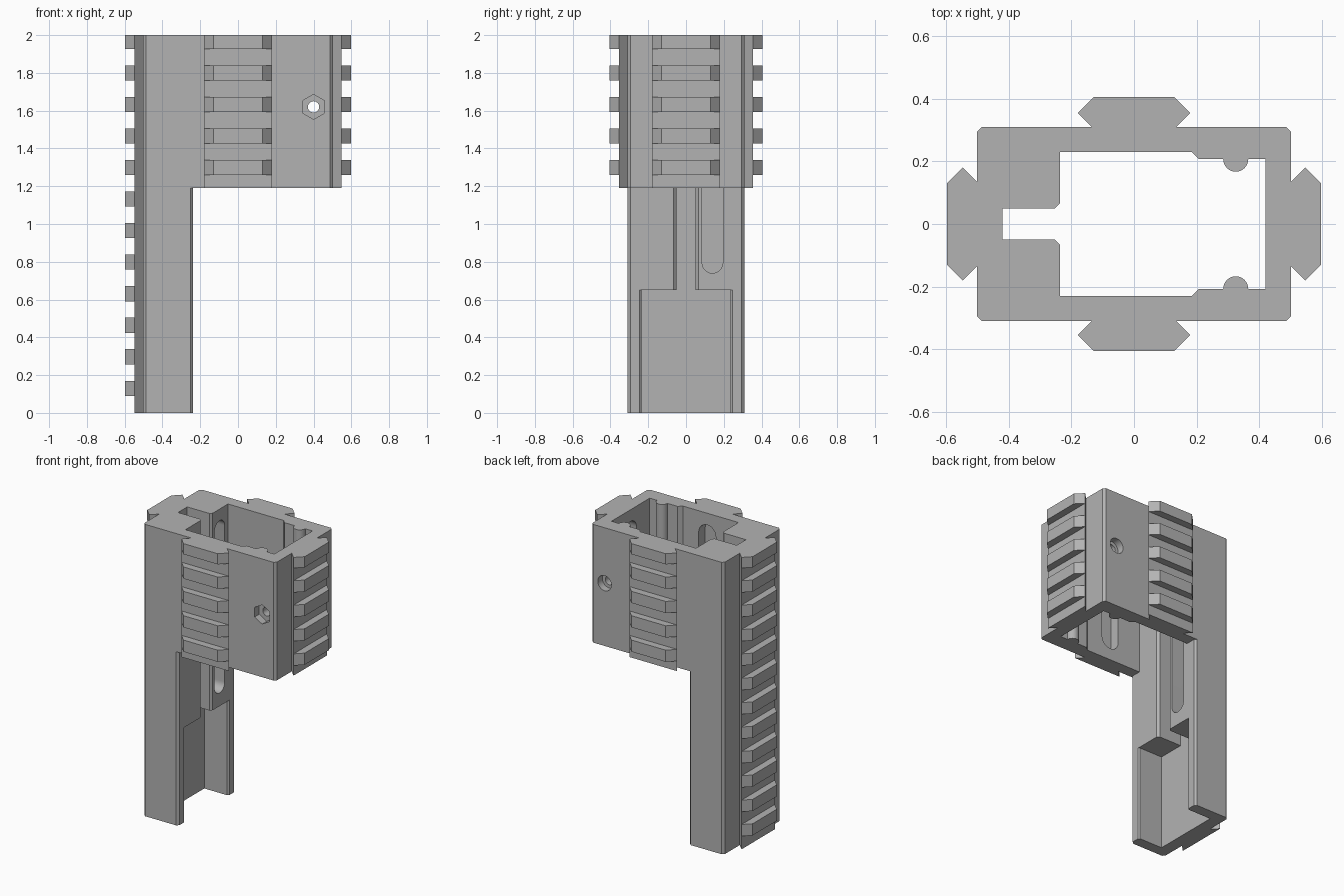
import bpy, bmesh, math
from mathutils import Matrix, Vector

old = bpy.data.objects.get("Cube")
if old:
    bpy.data.objects.remove(old, do_unlink=True)

grey = bpy.data.materials.new("matte grey")
grey.use_nodes = True
COLOUR = (0.45, 0.45, 0.45, 1)
grey.diffuse_color = COLOUR
grey.node_tree.nodes["Principled BSDF"].inputs["Base Color"].default_value = COLOUR


def prisms(name, parts, matrix=None):
    """One object made of (outline, bottom, top) prisms."""
    bm = bmesh.new()
    for outline, z0, z1 in parts:
        face = bm.faces.new([bm.verts.new((x, y, z0)) for x, y in outline])
        ext = bmesh.ops.extrude_face_region(bm, geom=[face])["geom"]
        verts = [v for v in ext if isinstance(v, bmesh.types.BMVert)]
        bmesh.ops.translate(bm, verts=verts, vec=(0, 0, z1 - z0))
    if matrix:
        bm.transform(matrix)
    bmesh.ops.recalc_face_normals(bm, faces=bm.faces)
    mesh = bpy.data.meshes.new(name)
    bm.to_mesh(mesh)
    bm.free()
    mesh.materials.append(grey)
    obj = bpy.data.objects.new(name, mesh)
    bpy.context.collection.objects.link(obj)
    return obj


def cut(target, cutter):
    """Subtract the cutter, then discard it."""
    mod = target.modifiers.new("cut", "BOOLEAN")
    mod.operation, mod.solver, mod.object = "DIFFERENCE", "EXACT", cutter
    bpy.context.view_layer.objects.active = target
    bpy.ops.object.modifier_apply(modifier=mod.name)
    bpy.data.objects.remove(cutter, do_unlink=True)


def mirrored(half):
    """Close a half outline by mirroring it across y = 0."""
    return half + [(x, -y) for x, y in reversed(half)]


def circle(r, n, start=0.0):
    return [(r * math.cos(start + math.tau * i / n), r * math.sin(start + math.tau * i / n))
            for i in range(n)]


def capsule(width, z0, z1, n=12):
    """Upright rounded slot outline in (across, height)."""
    r = width / 2
    arc = [math.pi * i / n for i in range(n + 1)]
    return ([(r * math.cos(a), z1 - r + r * math.sin(a)) for a in arc] +
            [(-r * math.cos(a), z0 + r - r * math.sin(a)) for a in arc])


def facing(angle, origin):
    """Frame whose local z points outward at the given angle and local y points up."""
    out = Vector((math.cos(angle), math.sin(angle), 0))
    side = Vector((0, 0, 1)).cross(out)
    m = Matrix((side, (0, 0, 1), out)).transposed().to_4x4()
    m.translation = origin
    return m


HX, HY, TOP, STEP, C = 0.502, 0.31, 2.0, 1.19, 0.015
SPINE, FLOOR, WALL_X, WALL_Y, LEDGE = -0.237, -0.42, 0.42, 0.23, 0.207
POCKET = 0.65

# Main body with bevelled corners
body = prisms("main_body", [(mirrored([(-HX, HY - C), (-HX + C, HY),
                                       (HX - C, HY), (HX, HY - C)]), 0, TOP)])

# Central cavity with spine groove, ledges and round ribs
rib = [(0.325 - 0.04 * math.cos(math.pi * i / 12), LEDGE - 0.04 * math.sin(math.pi * i / 12))
       for i in range(13)]
cavity = [(FLOOR, 0.05), (SPINE - C, 0.05), (SPINE, 0.05 + C), (SPINE, WALL_Y),
          (0.185, WALL_Y), (0.208, LEDGE)] + rib + [(WALL_X, LEDGE)]
cut(body, prisms("cavity_cutter", [(mirrored(cavity), -0.1, TOP + 0.1)]))

# Lower part reduced to the spine, with bevelled edges
cut(body, prisms("step_cutter", [(mirrored([(SPINE, HY - C), (SPINE - 0.1, HY + 0.1 - C),
                                            (SPINE - 0.1, 0.6), (1, 0.6)]), -0.1, STEP)]))

# Open pocket at the foot of the spine
cut(body, prisms("pocket_cutter", [(mirrored([(FLOOR, 0.235), (SPINE - 0.01, 0.235),
                                              (SPINE + 0.1, 0.345)]), -0.1, POCKET)]))

# Blind rounded slots: pocket floor, spine pair, cavity walls
slots = [(math.pi, FLOOR, 0, 0.13, 0.08, 0.57, 0.08),
         (math.pi, SPINE, 0.14, 0.11, 0.74, 1.92, 0.12),
         (math.pi, SPINE, -0.14, 0.11, 0.74, 1.92, 0.12),
         (0, WALL_X, 0, 0.13, 1.27, 1.92, 0.08),
         (math.pi / 2, 0, WALL_Y, 0.13, 1.27, 1.92, 0.08),
         (-math.pi / 2, 0, -WALL_Y, 0.13, 1.27, 1.92, 0.08)]
for angle, x, y, width, z0, z1, depth in slots:
    cut(body, prisms("slot_cutter", [(capsule(width, z0, z1), -0.05, depth)],
                     facing(angle, (x, y, 0))))

# Cross bolt hole with hexagonal and round recesses
bolt = facing(-math.pi / 2, (0.4, 0, 1.62))
for outline, y0, y1 in [(circle(0.03, 24), -0.5, 0.5),
                        (circle(0.066, 6, math.pi / 6), HY - 0.05, 0.5),
                        (circle(0.052, 24), -0.5, -HY + 0.05)]:
    cut(body, prisms("bolt_cutter", [(outline, y0, y1)], bolt))

# Dovetail accessory rails with evenly spaced teeth
base = [(-0.135, -0.01), (-0.135, 0), (-0.18, 0.045), (0.18, 0.045), (0.135, 0), (0.135, -0.01)]
tooth = [(-0.18, 0.045), (-0.13, 0.095), (0.13, 0.095), (0.18, 0.045)]
for name, turns, reach, bottom, first in [("back_rail", 0, HY, STEP, 7),
                                          ("right_rail", 1, HX, 0, 0),
                                          ("front_rail", 2, HY, STEP, 7),
                                          ("left_rail", 3, HX, STEP, 7)]:
    parts = [(base, bottom, TOP)]
    for k in range(first, 12):
        z = 0.13 + 0.167 * k
        parts.append((tooth, z - 0.04, min(z + 0.04, TOP)))
    prisms(name, parts, Matrix.Rotation(turns * math.pi / 2, 4, "Z") @
           Matrix.Translation((0, reach, 0)))

# Smooth round cuts while keeping edges sharp
bpy.ops.object.select_all(action="DESELECT")
body.select_set(True)
bpy.context.view_layer.objects.active = body
bpy.ops.object.shade_smooth_by_angle(angle=math.radians(30))
